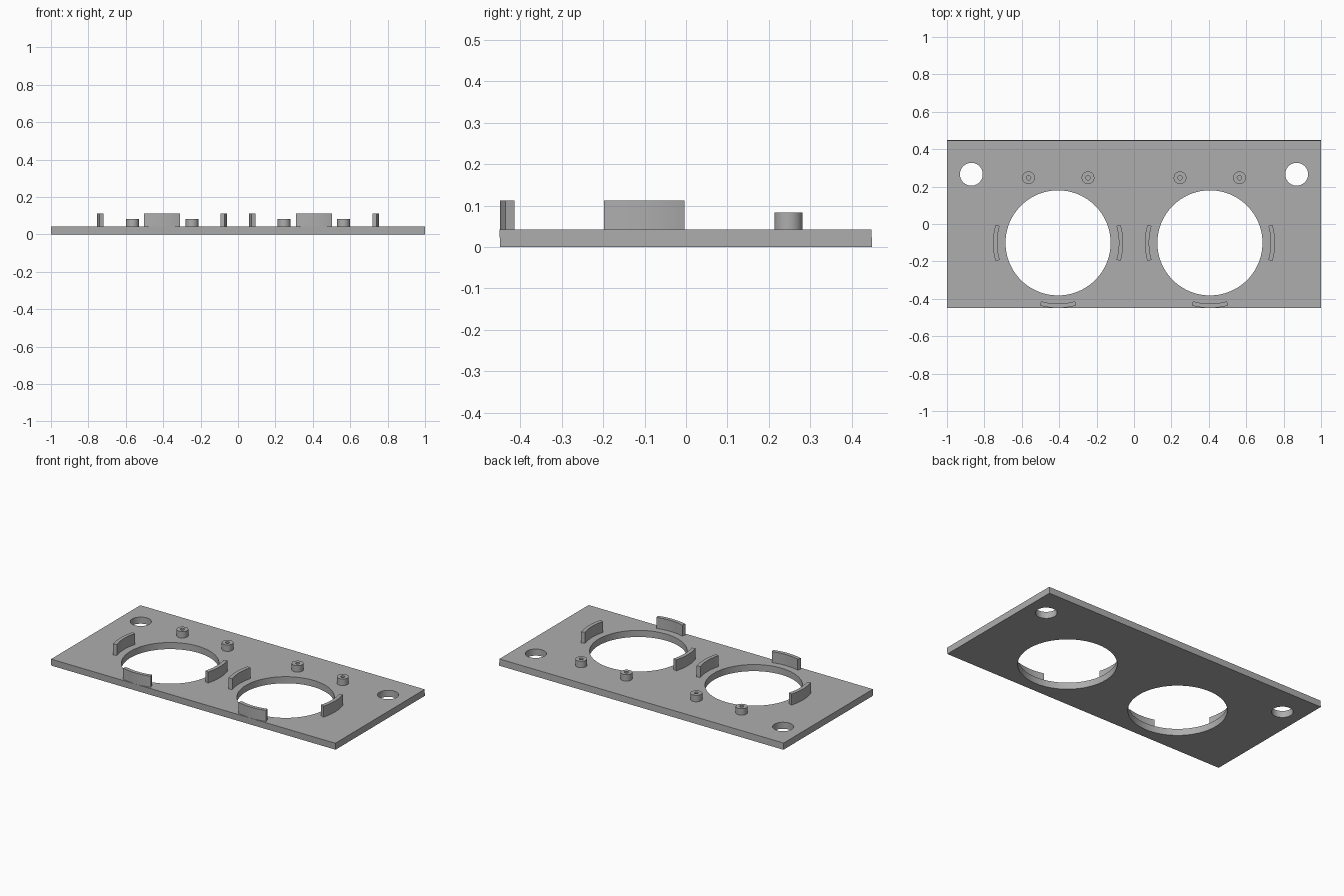
import bpy, bmesh
from math import sin, cos, radians
from mathutils import Matrix

cube = bpy.data.objects.get("Cube")
if cube:
    bpy.data.objects.remove(cube, do_unlink=True)

TOP = 0.042                # plate thickness
RING_X, RING_Y = 0.406, -0.101

grey = bpy.data.materials.new("grey plastic")
grey.use_nodes = True
COLOUR = (0.42, 0.42, 0.42, 1)
grey.diffuse_color = COLOUR
grey.node_tree.nodes["Principled BSDF"].inputs["Base Color"].default_value = COLOUR


def finish(name, bm):
    """Turn a bmesh into a shaded grey object."""
    bmesh.ops.recalc_face_normals(bm, faces=bm.faces)
    mesh = bpy.data.meshes.new(name)
    bm.to_mesh(mesh)
    bm.free()
    mesh.materials.append(grey)
    obj = bpy.data.objects.new(name, mesh)
    bpy.context.collection.objects.link(obj)
    return obj


def smooth(obj):
    bpy.ops.object.select_all(action='DESELECT')
    obj.select_set(True)
    bpy.context.view_layer.objects.active = obj
    bpy.ops.object.shade_smooth_by_angle(angle=radians(30))


def prism(bm, outline, z0, z1):
    """Extrude a closed xy outline from z0 to z1."""
    face = bm.faces.new([bm.verts.new((x, y, z0)) for x, y in outline])
    up = bmesh.ops.extrude_face_region(bm, geom=[face])["geom"]
    verts = [v for v in up if isinstance(v, bmesh.types.BMVert)]
    bmesh.ops.translate(bm, verts=verts, vec=(0, 0, z1 - z0))


def circle(cx, cy, r, start=0, end=360, n=96):
    closed = end - start == 360
    steps = n if closed else n + 1
    angles = [radians(start + (end - start) * i / n) for i in range(steps)]
    return [(cx + r * cos(a), cy + r * sin(a)) for a in angles]


# Plate with slightly leaning front and back edges
bm = bmesh.new()
prism(bm, [(-1, -0.448), (1, -0.448), (1, 0.449), (-1, 0.449)], 0, TOP)
for v in bm.verts:
    if v.co.z > TOP / 2:
        v.co.y -= 0.002
plate = finish("plate", bm)

# Large openings and corner holes
bm = bmesh.new()
for side in (-1, 1):
    prism(bm, circle(side * RING_X, RING_Y, 0.281), -0.1, 0.2)
    prism(bm, circle(side * 0.87, 0.266, 0.061, n=64), -0.1, 0.2)
cutter = finish("hole_cutter", bm)
cutter.hide_render = True
cut = plate.modifiers.new("holes", 'BOOLEAN')
cut.operation, cut.solver, cut.object = 'DIFFERENCE', 'EXACT', cutter
bpy.context.view_layer.objects.active = plate
bpy.ops.object.modifier_apply(modifier="holes")
bpy.data.objects.remove(cutter, do_unlink=True)
smooth(plate)

for side, label in ((-1, "right"), (1, "left")):
    # Curved retaining tabs around each opening
    for angle, place in ((0, "plus_x"), (180, "minus_x"), (270, "front")):
        lo, hi = angle - 16.2, angle + 16.2
        cx = side * RING_X
        outer = circle(cx, RING_Y, 0.348, lo, hi, n=16)
        inner = circle(cx, RING_Y, 0.325, lo, hi, n=16)
        bm = bmesh.new()
        prism(bm, outer + inner[::-1], TOP, 0.112)
        smooth(finish(f"{label}_{place}_tab", bm))

    # Hollow screw posts behind each opening
    for x, place in ((0.246, "inner"), (0.564, "outer")):
        bm = bmesh.new()
        rings = []
        for r, z in ((0.034, TOP), (0.034, 0.083), (0.012, 0.083), (0.012, TOP)):
            rings.append([bm.verts.new((px, py, z))
                          for px, py in circle(side * x, 0.247, r, n=32)])
        for a, b in zip(rings, rings[1:] + rings[:1]):
            for i in range(32):
                j = (i + 1) % 32
                bm.faces.new((a[i], a[j], b[j], b[i]))
        smooth(finish(f"{label}_{place}_post", bm))
